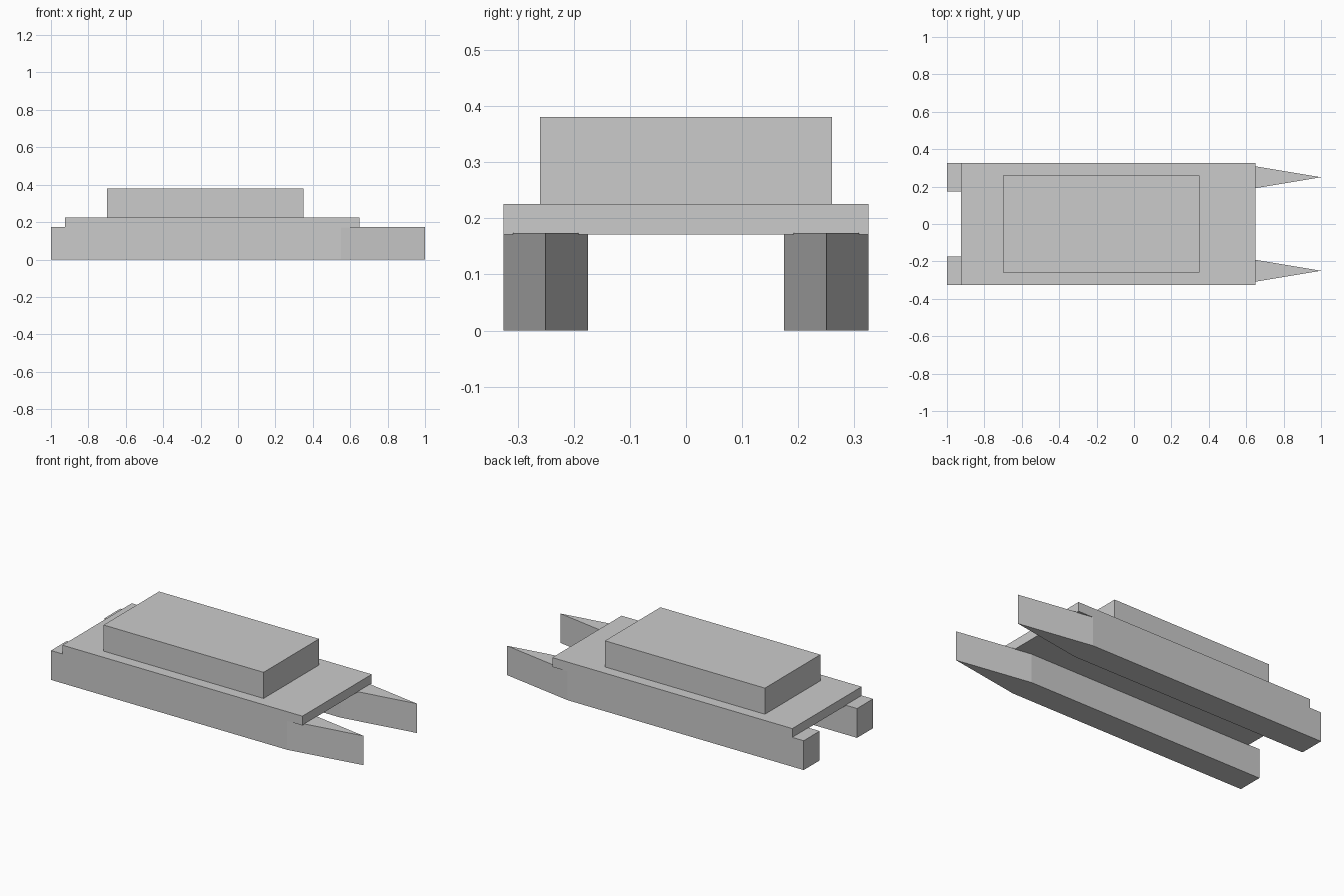
import bpy
import bmesh

cube = bpy.data.objects.get("Cube")
if cube:
    bpy.data.objects.remove(cube, do_unlink=True)

GREY = (0.6, 0.6, 0.6, 1)
grey = bpy.data.materials.new("light_grey")
grey.use_nodes = True
grey.diffuse_color = GREY
grey.node_tree.nodes["Principled BSDF"].inputs["Base Color"].default_value = GREY


def prism(name, outline, z0, z1):
    """Extrude a plan outline from z0 up to z1."""
    bm = bmesh.new()
    base = bm.faces.new([bm.verts.new((x, y, z0)) for x, y in outline])
    top = bmesh.ops.extrude_face_region(bm, geom=[base], use_keep_orig=True)["geom"]
    bmesh.ops.translate(bm, vec=(0, 0, z1 - z0),
                        verts=[v for v in top if isinstance(v, bmesh.types.BMVert)])
    bmesh.ops.recalc_face_normals(bm, faces=bm.faces)
    mesh = bpy.data.meshes.new(name)
    bm.to_mesh(mesh)
    bm.free()
    mesh.materials.append(grey)
    obj = bpy.data.objects.new(name, mesh)
    bpy.context.collection.objects.link(obj)
    return obj


def rectangle(x0, x1, half_width):
    return [(x0, -half_width), (x1, -half_width), (x1, half_width), (x0, half_width)]


# Twin hulls with square sterns and pointed bows
hull = [(-1, 0.175), (0.55, 0.175), (1, 0.25), (0.55, 0.325), (-1, 0.325)]
for side, sign in (("front", -1), ("back", 1)):
    prism(side + "_hull", [(x, sign * y) for x, y in hull], 0, 0.174)

# Deck bridging the hulls, with the cabin on top
prism("deck", rectangle(-0.925, 0.65, 0.325), 0.171, 0.226)
prism("cabin", rectangle(-0.7, 0.35, 0.26), 0.226, 0.381)
